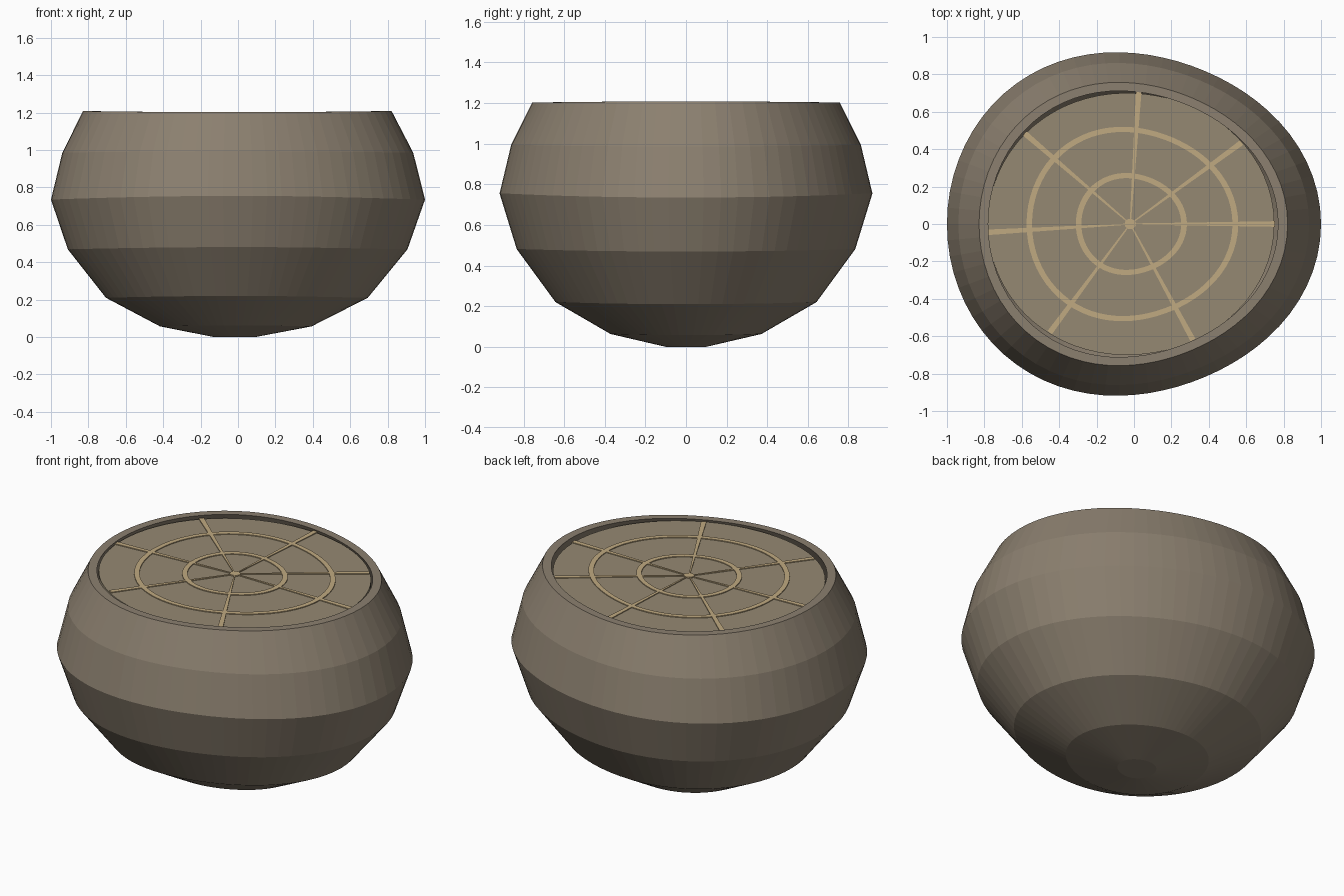
import bpy, bmesh, math

if "Cube" in bpy.data.objects:
    bpy.data.objects.remove(bpy.data.objects["Cube"])

N = 72


def outline(a):
    # Hand-made, slightly egg-shaped plan radius at scale 1
    return 0.957 + 0.043 * math.cos(2 * a) + 0.02 * math.cos(3 * a) - 0.02 * math.cos(a)


def ring(s, z, wave=0.0, trim=None):
    pts = []
    for i in range(N):
        a = 2 * math.pi * i / N
        r = s * outline(a) + (trim(a) if trim else 0)
        pts.append((r * math.cos(a) - 0.02 * (1 - s), r * math.sin(a),
                    z - wave * math.cos(2 * a)))
    return pts


def loft(name, rings, mat, closed=False):
    # Skin successive rings; cap both ends, or join last to first when closed
    bm = bmesh.new()
    loops = [[bm.verts.new(p) for p in r] for r in rings]
    pairs = list(zip(loops, loops[1:]))
    if closed:
        pairs.append((loops[-1], loops[0]))
    for lo, hi in pairs:
        n = len(lo)
        for i in range(n):
            j = (i + 1) % n
            bm.faces.new((lo[i], lo[j], hi[j], hi[i]))
    if not closed:
        bm.faces.new(loops[0][::-1])
        bm.faces.new(loops[-1])
    bmesh.ops.recalc_face_normals(bm, faces=bm.faces)
    me = bpy.data.meshes.new(name)
    bm.to_mesh(me)
    bm.free()
    me.materials.append(mat)
    ob = bpy.data.objects.new(name, me)
    bpy.context.collection.objects.link(ob)
    return ob


def material(name, rgb):
    m = bpy.data.materials.new(name)
    m.diffuse_color = (*rgb, 1)
    m.use_nodes = True
    m.node_tree.nodes["Principled BSDF"].inputs["Base Color"].default_value = m.diffuse_color
    return m


clay = material("clay", (0.26, 0.215, 0.16))
filling = material("filling", (0.30, 0.25, 0.17))
inlay = material("inlay", (0.53, 0.40, 0.22))

# Bowl shell: outside from the foot up, over the rim and down the inside
outer = [(0.11, 0.0, 0), (0.405, 0.06, 0.003), (0.70, 0.215, 0.005), (0.908, 0.475, 0.006),
         (1.0, 0.745, 0.01), (0.938, 0.99, 0.004), (0.825, 1.205, -0.003)]
inner = [(0.775, 1.205, -0.003), (0.88, 0.98, 0), (0.94, 0.745, 0), (0.85, 0.5, 0),
         (0.64, 0.26, 0), (0.35, 0.12, 0), (0.1, 0.07, 0)]
loft("bowl", [ring(*p) for p in outer + inner], clay)

# Filling disc, leaving three thin crescent gaps at the rim
gap = lambda a: 0.003 - 0.0115 * (1 + math.cos(3 * a))
loft("filling_disc", [ring(0.775, z, 0, gap) for z in (1.16, 1.19)], filling)

# Inlaid rings
LOW, TOP = 1.18, 1.195
for k, s in enumerate((0.297, 0.566)):
    loft(f"inlay_ring_{k + 1}", [ring(s - 0.03, LOW), ring(s, LOW), ring(s, TOP),
                                 ring(s - 0.03, TOP)], inlay, closed=True)

# Tapered spokes radiating from the centre
ends = [(0.755, 0.0), (0.575, 0.435), (0.025, 0.705), (-0.585, 0.485),
        (-0.79, -0.045), (-0.45, -0.58), (0.315, -0.62)]
CX = -0.02
for k, (x, y) in enumerate(ends):
    d = math.hypot(x - CX, y)
    px, py = -y / d, (x - CX) / d
    foot = [(CX - px * 0.003, -py * 0.003), (x - px * 0.015, y - py * 0.015),
            (x + px * 0.015, y + py * 0.015), (CX + px * 0.003, py * 0.003)]
    loft(f"inlay_spoke_{k + 1}", [[(u, v, z) for u, v in foot] for z in (LOW, TOP)], inlay)

# Centre dot
loft("inlay_centre", [ring(0.03, z) for z in (LOW, TOP + 0.002)], inlay)
